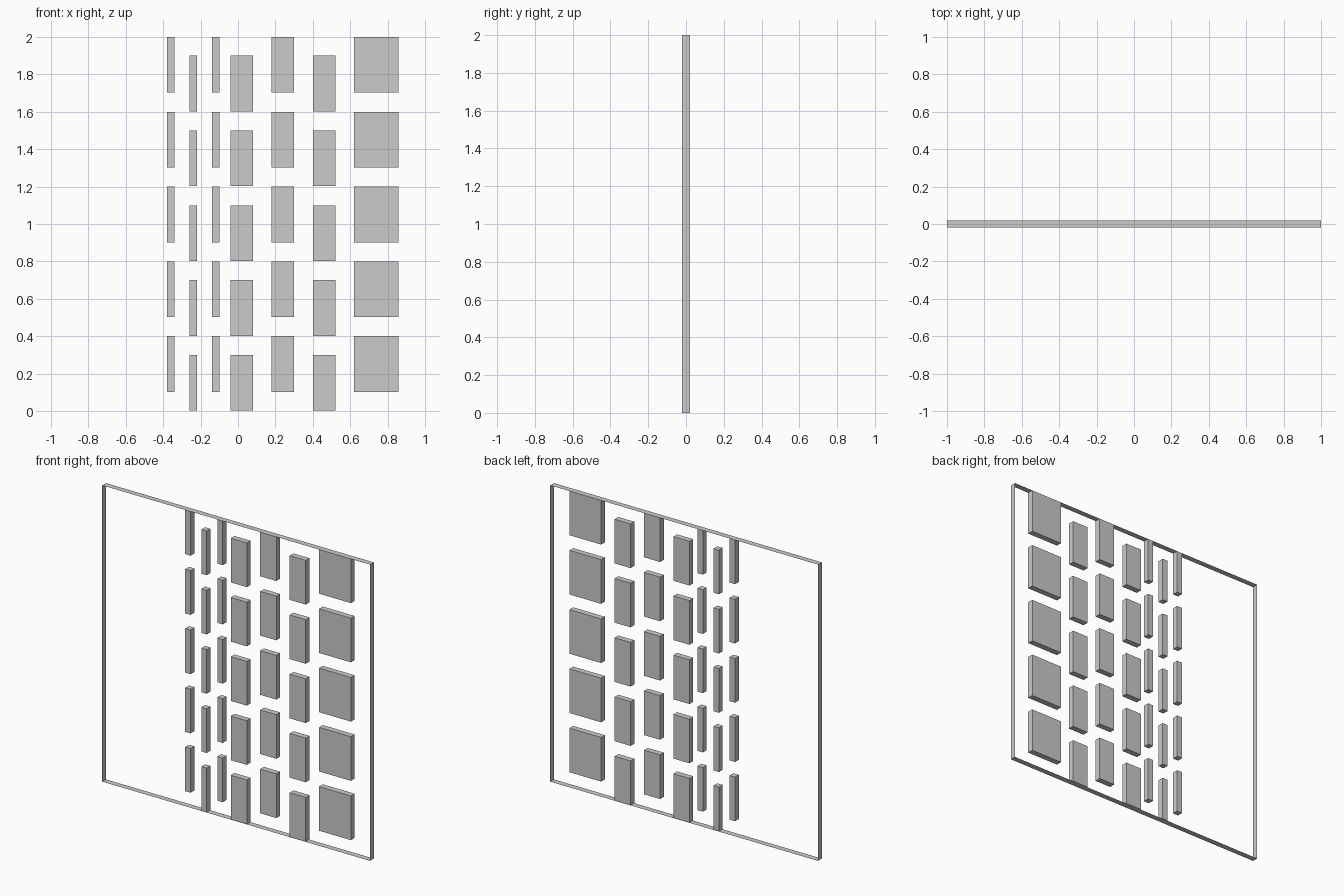
import bpy, bmesh
from mathutils import Matrix, Vector

if "Cube" in bpy.data.objects:
    bpy.data.objects.remove(bpy.data.objects["Cube"])

HALF_DEPTH = 0.02


def make_object(name, bm):
    mesh = bpy.data.meshes.new(name)
    bm.to_mesh(mesh)
    bm.free()
    obj = bpy.data.objects.new(name, mesh)
    bpy.context.collection.objects.link(obj)
    return obj


# Outer frame: a paper-thin strip running round the square outline
bm = bmesh.new()
outline = [(-1, 0), (1, 0), (1, 2), (-1, 2)]
front = [bm.verts.new((x, -HALF_DEPTH, z)) for x, z in outline]
back = [bm.verts.new((x, HALF_DEPTH, z)) for x, z in outline]
for i in range(4):
    j = (i + 1) % 4
    bm.faces.new((front[i], back[i], back[j], front[j]))
bmesh.ops.reverse_faces(bm, faces=[f for f in bm.faces
                                   if f.normal.dot(f.calc_center_median() - Vector((0, 0, 1))) < 0])
make_object("outer_frame", bm)


# Columns of blocks: (left edge, width), alternately raised and lowered
columns = [(-0.38, 0.04), (-0.26, 0.04), (-0.14, 0.04),
           (-0.04, 0.12), (0.18, 0.12), (0.40, 0.12), (0.62, 0.237)]
HEIGHT, PITCH = 0.298, 0.4

for c, (left, width) in enumerate(columns):
    top = 0.4 if c % 2 == 0 else 0.3
    bm = bmesh.new()
    for row in range(5):
        centre = (left + width / 2, 0, top + row * PITCH - HEIGHT / 2)
        bmesh.ops.create_cube(bm, size=1, matrix=Matrix.Translation(centre)
                              @ Matrix.Diagonal((width, 2 * HALF_DEPTH, HEIGHT, 1)))
    make_object(f"block_column_{c + 1}", bm)
